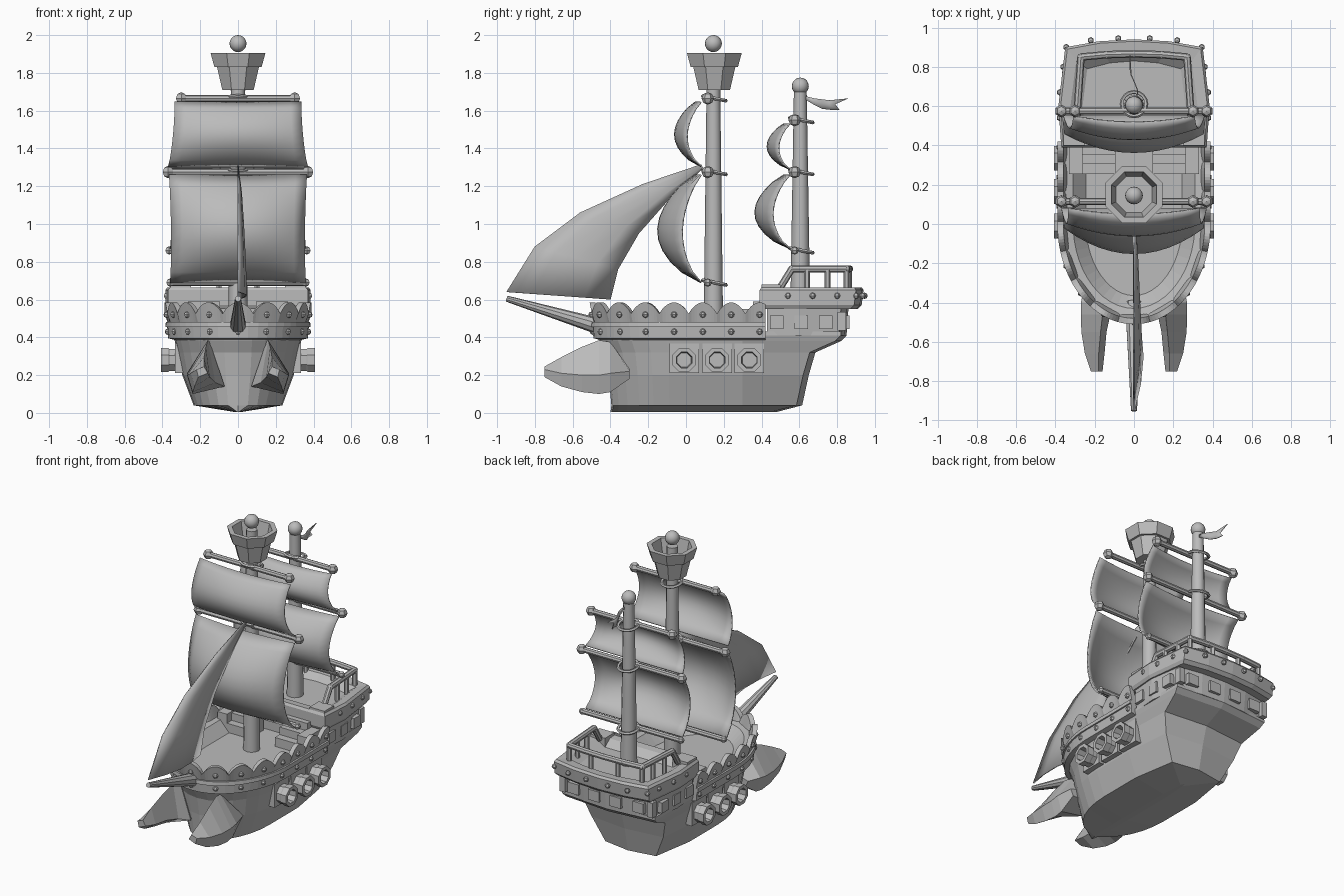
import bpy, bmesh
from math import pi, sin, cos, hypot
from mathutils import Vector, Matrix

if "Cube" in bpy.data.objects:
    bpy.data.objects.remove(bpy.data.objects["Cube"])

GREY = (0.5, 0.5, 0.5, 1)
mat = bpy.data.materials.new("plain_grey")
mat.use_nodes = True
mat.diffuse_color = GREY
mat.node_tree.nodes["Principled BSDF"].inputs["Base Color"].default_value = GREY


# ---- helpers ----
def finish(name, bm, smooth=False):
    bmesh.ops.recalc_face_normals(bm, faces=bm.faces)
    for f in bm.faces:
        f.smooth = smooth
    me = bpy.data.meshes.new(name)
    bm.to_mesh(me)
    bm.free()
    me.materials.append(mat)
    ob = bpy.data.objects.new(name, me)
    bpy.context.collection.objects.link(ob)
    if smooth:
        bpy.ops.object.select_all(action='DESELECT')
        ob.select_set(True)
        bpy.context.view_layer.objects.active = ob
        bpy.ops.object.shade_smooth_by_angle()
    return ob


def loft(bm, rings, closed=True, cap=True):
    rows = [[bm.verts.new(p) for p in r] for r in rings]
    n = len(rows[0])
    for a, b in zip(rows, rows[1:]):
        for i in range(n if closed else n - 1):
            j = (i + 1) % n
            bm.faces.new((a[i], a[j], b[j], b[i]))
    if cap:
        bm.faces.new(rows[0])
        bm.faces.new(rows[-1])


def lathe(bm, profile, n, m):
    loft(bm, [[m @ Vector((r * cos(2 * pi * (i + .5) / n), r * sin(2 * pi * (i + .5) / n), z))
               for i in range(n)] for r, z in profile])


def rod(bm, a, b, r1, r2, n=8):
    a, b = Vector(a), Vector(b)
    m = Matrix.Translation((a + b) / 2) @ (b - a).to_track_quat('Z', 'Y').to_matrix().to_4x4()
    bmesh.ops.create_cone(bm, cap_ends=True, segments=n, radius1=r1, radius2=r2,
                          depth=(b - a).length, matrix=m)


def ball(bm, c, r, u=8, v=6):
    bmesh.ops.create_uvsphere(bm, u_segments=u, v_segments=v, radius=r, matrix=Matrix.Translation(c))


def box(bm, c, size):
    bmesh.ops.create_cube(bm, size=1, matrix=Matrix.Translation(c) @ Matrix.Diagonal((*size, 1)))


def mirrored(half):
    return half + [(-x, y, z) for x, y, z in reversed(half) if abs(x) > 1e-5]


def sheet(name, rows, thick=.008):
    bm = bmesh.new()
    loft(bm, rows, closed=False, cap=False)
    ob = finish(name, bm, True)
    mod = ob.modifiers.new("thickness", 'SOLIDIFY')
    mod.thickness, mod.offset = thick, 0


# ---- hull: rounded bow, raked stern, shallow V bottom ----
def hull_ring(z, w, front, back, stern):
    half = [(w * sin(a), front * cos(a), z) for a in [i * pi / 14 for i in range(8)]]
    return mirrored(half + [(w, .3, z), (w * stern, back, z), (0, back + .03, z)])


bm = bmesh.new()
loft(bm, [hull_ring(*p) for p in [
    (.005, .02, -.40, .45, .5), (.04, .235, -.395, .585, .8), (.2, .295, -.41, .62, .9),
    (.32, .32, -.43, .655, .95), (.38, .335, -.46, .79, 1), (.41, .345, -.47, .82, 1),
    (.43, .345, -.47, .82, 1)]])
finish("hull", bm)


# ---- stern house and raised stern deck ----
def stern_ring(z, s, front, grow=0):
    half = [(0, front, z), (.37 * s, front, z), (.385 * s, .6, z),
            (.35 * s, .9 + grow, z), (.18 * s, .93 + grow, z), (0, .94 + grow, z)]
    return mirrored(half)


bm = bmesh.new()
loft(bm, [stern_ring(.41, .92, .43, -.09), stern_ring(.55, .95, .43, -.08)])
for s in (1, -1):
    box(bm, (s * .325, .825, .485), (.04, .045, .1))
finish("stern_house", bm)
bm = bmesh.new()
loft(bm, [stern_ring(.55, .97, .40, -.03), stern_ring(.57, 1, .39, -.01), stern_ring(.65, 1, .39),
          stern_ring(.665, .97, .40, -.01), stern_ring(.66, .84, .45, -.07),
          stern_ring(.62, .68, .50, -.11)])
for s in (1, -1):
    box(bm, (s * .305, .45, .65), (.11, .1, .06))
finish("stern_deck", bm)

bm = bmesh.new()
for s in (1, -1):
    for y in (.48, .61, .74):
        box(bm, (s * .348, y, .48), (.035, .07, .07))
    for x in (.08, .24):
        box(bm, (s * x, .855 - x * .08, .48), (.08, .035, .07))
finish("stern_windows", bm)

# ---- stern railing ----
bm = bmesh.new()
rail = [(.29, .50, .665), (.29, .56, .762), (.27, .85, .762), (.14, .862, .762), (0, .866, .762)]
rail = rail + [(-x, y, z) for x, y, z in reversed(rail[:-1])]
for a, b in zip(rail, rail[1:]):
    rod(bm, a, b, .019, .019, 8)
for x, y, z in rail[1:-1]:
    ball(bm, (x, y, z), .019)
for s in (1, -1):
    for x, y in ((.288, .64), (.28, .75), (.27, .85), (.1, .862)):
        rod(bm, (s * x, y, .64), (s * x, y, .76), .016, .016, 6)
finish("stern_railing", bm)

# ---- stairs up to the stern deck ----
bm = bmesh.new()
for s in (1, -1):
    for i in range(3):
        box(bm, (s * .18, .28 + i * .05, .45 + i * .025), (.17, .05, .08 + i * .05))
    box(bm, (s * .295, .33, .48), (.07, .15, .14))
finish("deck_stairs", bm)

# ---- bulwark path: half ellipse round the bow, then straight aft ----
W, F, END = .36, .48, .42
pts = [(W * sin(i * pi / 120), -F * cos(i * pi / 120)) for i in range(61)] + [(W, END)]
seg = [hypot(b[0] - a[0], b[1] - a[1]) for a, b in zip(pts, pts[1:])]
LEN = sum(seg)
STEP = LEN / 7.2


def along(s):
    d = min(abs(s), LEN - 1e-6)
    for (a, b), l in zip(zip(pts, pts[1:]), seg):
        if d <= l:
            break
        d -= l
    t = d / l
    p = Vector((a[0] + (b[0] - a[0]) * t, a[1] + (b[1] - a[1]) * t, 0))
    n = Vector((b[1] - a[1], a[0] - b[0], 0)).normalized()
    k = -1 if s < 0 else 1
    return Vector((p.x * k, p.y, 0)), Vector((n.x * k, n.y, 0))


def ribbon(name, profile, count):
    bm = bmesh.new()
    rings = []
    for i in range(count + 1):
        s = LEN * (2 * i / count - 1)
        p, n = along(s)
        rings.append([p + n * o + Vector((0, 0, z)) for o, z in profile(s)])
    loft(bm, rings)
    finish(name, bm)


def scallop(s):
    top = .525 + .06 * abs(cos(pi * s / STEP)) ** .8
    return [(.005, .46), (.03, top), (.0, top), (-.03, .46)]


ribbon("scalloped_bulwark", scallop, 144)
ribbon("lower_band", lambda s: [(-.03, .385), (.01, .395), (.015, .455), (-.03, .455)], 42)
ribbon("band_moulding", lambda s: [(-.03, .455), (.025, .455), (.022, .48), (-.03, .48)], 42)
ribbon("inner_ledge", lambda s: [(0, .42), (0, .51), (-.05, .5), (-.12, .425)], 42)

bm = bmesh.new()
for i in range(-7, 8):
    for z, o in ((.52, .02), (.43, .013)):
        p, n = along(i * STEP)
        ball(bm, p + n * o + Vector((0, 0, z)), .017, 6, 4)
for s in (1, -1):
    for x, y in ((.378, .54), (.377, .67), (.36, .8), (.345, .9), (.22, .935), (.08, .945)):
        ball(bm, (s * x, y, .62), .017, 6, 4)
finish("rivets", bm)

# ---- gun ports ----
bm = bmesh.new()
for s in (1, -1):
    for y in (-.01, .165, .335):
        box(bm, (s * .305, y, .29), (.055, .155, .155))
        m = Matrix.Translation((0, y, .28)) @ Matrix.Rotation(s * pi / 2, 4, 'Y')
        lathe(bm, [(.062, .29), (.062, .36), (.068, .37), (.068, .408), (.045, .408), (.04, .34)], 8, m)
finish("gun_ports", bm)

# ---- curved bow fins: narrow crest, broad lower edge, root spreading over the hull ----
FIN = [  # y, crest (x, z), outer (x, z), foot (x, z), inner (x, z)
    (-.75, .18, .245, .22, .23, .21, .19, .16, .21),
    (-.66, .18, .295, .25, .21, .23, .14, .15, .19),
    (-.55, .17, .35, .268, .20, .24, .11, .14, .18),
    (-.46, .16, .385, .27, .20, .24, .10, .12, .16),
    (-.40, .15, .375, .27, .21, .24, .11, .07, .14),
    (-.30, .15, .25, .25, .22, .23, .18, .10, .18)]
bm = bmesh.new()
for s in (1, -1):
    loft(bm, [[(s * p[i], p[0], p[i + 1]) for i in (1, 3, 5, 7)] for p in FIN])
finish("bow_fins", bm)

# ---- bowsprit and masts ----
bm = bmesh.new()
rod(bm, (0, -.40, .44), (0, -.95, .605), .047, .016, 10)
finish("bowsprit", bm, True)
for name, y, z0, z1, top in (("main_mast", .145, .42, 1.9, 1.955), ("rear_mast", .605, .6, 1.7, 1.73)):
    bm = bmesh.new()
    rod(bm, (0, y, z0), (0, y, z1), .052, .034, 12)
    ball(bm, (0, y, top), .045, 16, 10)
    finish(name, bm, True)

bm = bmesh.new()
lathe(bm, [(.09, 1.71), (.12, 1.83), (.135, 1.83), (.157, 1.905), (.125, 1.905), (.1, 1.79)], 8,
      Matrix.Translation((0, .15, 0)))
finish("lookout_basket", bm)

# ---- yards with end knobs and rope loops ----
bm = bmesh.new()
for y, z, w, k in ((.115, 1.665, .30, .033), (.115, 1.275, .37, .033), (.115, .69, .36, .022),
                   (.575, 1.55, .30, .033), (.575, 1.275, .37, .033), (.575, .86, .365, .022)):
    rod(bm, (-w, y, z), (w, y, z), .018, .018, 8)
    for s in (1, -1):
        ball(bm, (s * w, y, z), k, 6, 4)
    bpy.ops.mesh.primitive_torus_add(major_segments=16, minor_segments=5, major_radius=.063,
                                     minor_radius=.01, location=(0, y + .035, z), rotation=(-.2, 0, 0))
    bpy.context.object.name = "rope_loop"
    bpy.context.object.data.materials.append(mat)
finish("yards", bm)


# ---- billowing square sails, fullest a little below the middle ----
def sail(name, y, z0, z1, w0, w1, edge, centre):
    rows = []
    for i in range(11):
        t = i / 10
        belly = sin(pi * t ** .9) ** .8 if 0 < t < 1 else 0
        w = w0 + (w1 - w0) * t - .01 * belly
        rows.append([(w * u, y - belly * (edge + (centre - edge) * (1 - u * u)) - .03 * t * (1 - u * u),
                      z0 + (z1 - z0) * t) for u in [j / 6 - 1 for j in range(13)]])
    sheet(name, rows)


sail("main_top_sail", .08, 1.305, 1.645, .37, .335, .075, .125)
sail("main_lower_sail", .08, .69, 1.26, .36, .365, .10, .215)
sail("rear_top_sail", .55, 1.29, 1.53, .36, .31, .06, .105)
sail("rear_lower_sail", .55, .87, 1.26, .36, .365, .09, .17)

# ---- triangular front sail and pennant ----
lead = [(-.95, .64), (-.80, .88), (-.56, 1.06), (-.23, 1.21), (.08, 1.315)]
trail = [(-.40, .60), (-.36, .76), (-.25, .95), (-.1, 1.12), (.09, 1.295)]
sheet("front_sail", [[(.045 * (1 - i / 4) ** .7 * sin(pi * u), a[0] + (b[0] - a[0]) * u,
                       a[1] + (b[1] - a[1]) * u) for u in (0, .25, .5, .75, 1)]
                     for i, (a, b) in enumerate(zip(lead, trail))])
sheet("pennant", [[(.02 * sin((y - .6) * 25), y + tail, hi), (.02 * sin((y - .6) * 25), y, (lo + hi) / 2),
                   (.02 * sin((y - .6) * 25), y + tail / 3, lo)]
                  for y, lo, hi, tail in ((.63, 1.66, 1.678, 0), (.68, 1.63, 1.665, 0), (.72, 1.61, 1.66, 0),
                                          (.76, 1.605, 1.655, 0), (.79, 1.603, 1.665, .07))], .005)
